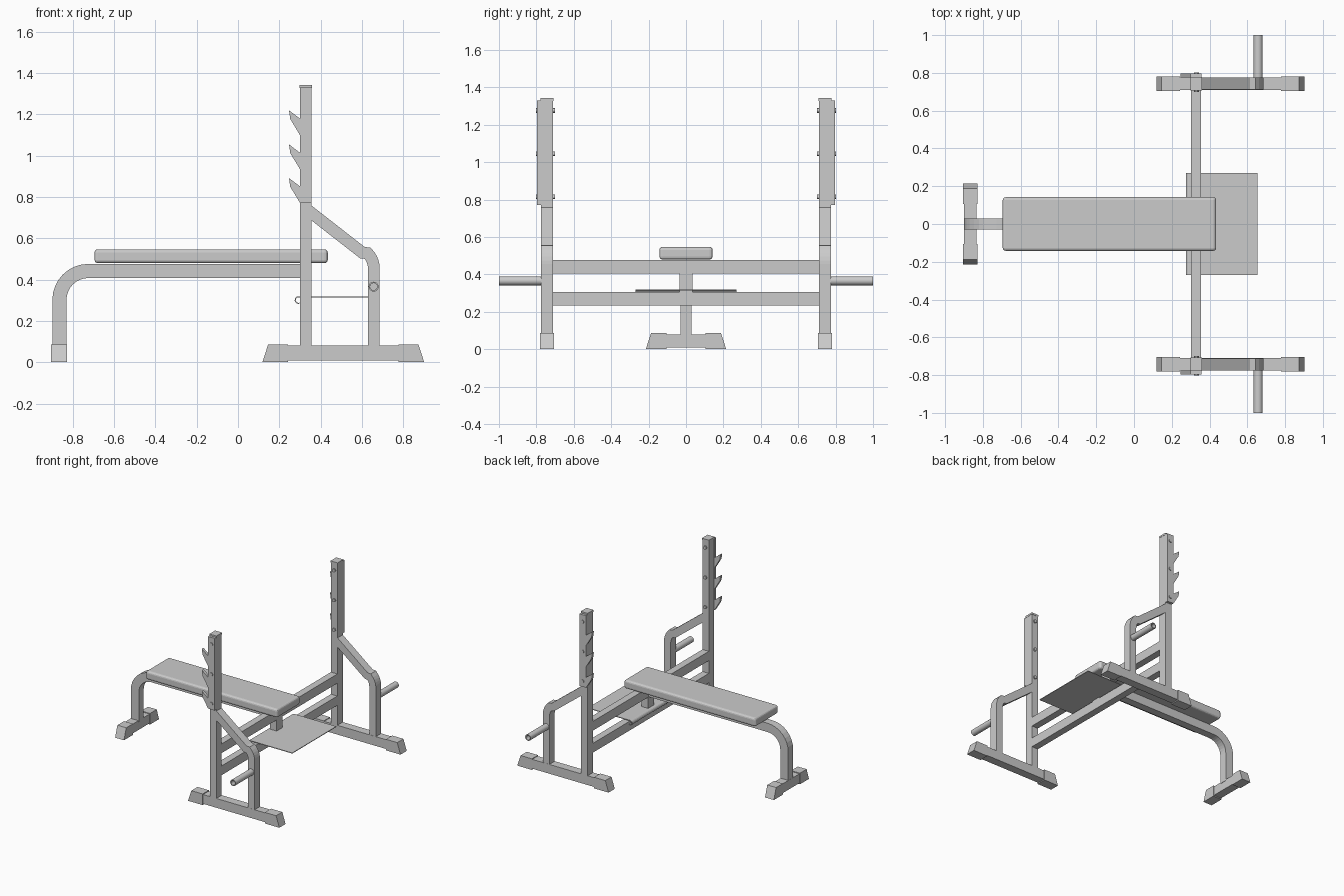
import bpy, bmesh, math
from mathutils import Vector, Matrix

if "Cube" in bpy.data.objects:
    bpy.data.objects.remove(bpy.data.objects["Cube"])


def finish(name, bm, rot=0.0, bevel=0.0, segments=1):
    if rot:
        bmesh.ops.rotate(bm, verts=bm.verts, matrix=Matrix.Rotation(rot, 3, 'Z'))
    bmesh.ops.recalc_face_normals(bm, faces=bm.faces)
    mesh = bpy.data.meshes.new(name)
    bm.to_mesh(mesh)
    bm.free()
    ob = bpy.data.objects.new(name, mesh)
    bpy.context.collection.objects.link(ob)
    if bevel:
        m = ob.modifiers.new("bevel", 'BEVEL')
        m.width, m.segments = bevel, segments
    return ob


def prism(name, pts, y0, y1, **kw):
    """Profile in x/z, extruded from y0 to y1."""
    bm = bmesh.new()
    a = [bm.verts.new((x, y0, z)) for x, z in pts]
    b = [bm.verts.new((x, y1, z)) for x, z in pts]
    bm.faces.new(a)
    bm.faces.new(b[::-1])
    for i in range(len(pts)):
        j = (i + 1) % len(pts)
        bm.faces.new((a[i], b[i], b[j], a[j]))
    return finish(name, bm, **kw)


def box(name, x0, x1, y0, y1, z0, z1, **kw):
    return prism(name, [(x0, z0), (x1, z0), (x1, z1), (x0, z1)], y0, y1, **kw)


def strip(path, half):
    """Outline of constant width around an x/z path."""
    P = [Vector(p) for p in path]
    left, right = [], []
    for i, p in enumerate(P):
        d0 = (P[i] - P[i - 1]).normalized() if i else (P[1] - P[0]).normalized()
        d1 = (P[i + 1] - P[i]).normalized() if i < len(P) - 1 else d0
        n = Vector((-(d0 + d1).y, (d0 + d1).x)).normalized()
        n *= half / max(0.3, n.dot(Vector((-d0.y, d0.x))))
        left.append(tuple(p + n))
        right.append(tuple(p - n))
    return left + right[::-1]


def arc(cx, cz, r, a0, a1, n):
    return [(cx + r * math.cos(math.radians(a0 + (a1 - a0) * i / n)),
             cz + r * math.sin(math.radians(a0 + (a1 - a0) * i / n))) for i in range(n + 1)]


def rod(name, x, z, r, y0, y1, sides=16, inner=0.0):
    """Round bar along y, optionally hollow."""
    bm = bmesh.new()
    rings = []
    for rad, y in [(r, y0), (r, y1)] + ([(inner, y1), (inner, y0)] if inner else []):
        rings.append([bm.verts.new((px, y, pz)) for px, pz in arc(x, z, rad, 0, 360, sides)[:-1]])
    loops = len(rings) if inner else 1
    for k in range(loops):
        a, b = rings[k], rings[(k + 1) % len(rings)]
        for i in range(sides):
            j = (i + 1) % sides
            bm.faces.new((a[i], a[j], b[j], b[i]))
    if not inner:
        bm.faces.new(rings[0])
        bm.faces.new(rings[1])
    for f in bm.faces:
        f.smooth = len(f.verts) == 4 and abs(f.normal.y) < 0.5
    ob = finish(name, bm)
    bpy.context.view_layer.objects.active = ob
    ob.select_set(True)
    bpy.ops.object.shade_smooth_by_angle()
    ob.select_set(False)
    return ob


def foot(name, c, half, cap, y, width, rot=0.0):
    """Floor tube with two tapered end caps, along x (before rotation)."""
    inner = half - cap
    box(name + "_tube", c - inner - 0.02, c + inner + 0.02, y - width, y + width, 0.008, 0.08, rot=rot)
    for s in (-1, 1):
        prism(name + "_cap", [(c + s * inner, 0), (c + s * half, 0),
                              (c + s * (half - 0.028), 0.086), (c + s * inner, 0.086)],
              y - width - 0.005, y + width + 0.005, rot=rot)


# Bench pad
box("bench_pad", -0.695, 0.435, -0.142, 0.142, 0.48, 0.547, bevel=0.016, segments=3)

# Bench spine bending down into the front leg
spine = [(0.31, 0.442)] + arc(-0.725, 0.302, 0.14, 90, 180, 8) + [(-0.865, 0.07)]
prism("bench_spine", strip(spine, 0.034), -0.03, 0.03)
foot("front_foot", 0, 0.215, 0.11, 0.867, 0.033, rot=math.pi / 2)

# Crossbars and centre post
for n, z0, z1 in (("upper", 0.406, 0.478), ("lower", 0.235, 0.307)):
    box(n + "_crossbar", 0.301, 0.356, -0.715, 0.715, z0, z1)
box("centre_post", 0.301, 0.356, -0.035, 0.035, 0.30, 0.41)

# Spotter plate with rolled front lip
lip = [(0.655, 0.317)] + arc(0.293, 0.301, 0.016, 90, 290, 8)
prism("spotter_plate", strip(lip, 0.0025), -0.27, 0.27)

# Hook plate outline: three upward teeth
hooks = [(0.357, 1.33), (0.30, 1.33)]
for z in (1.215, 1.05, 0.887):
    hooks += [(0.30, z - 0.035), (0.247, z + 0.005), (0.253, z - 0.037), (0.30, z - 0.115)]
hooks += [(0.357, 0.77)]

# Left and right racks
brace = [(0.33, 0.743)] + [(0.602, 0.531)] + arc(0.555, 0.455, 0.103, 45, 0, 5) + [(0.658, 0.07)]
for s, side in ((-1, "left"), (1, "right")):
    y = s * 0.743
    box(side + "_upright", 0.301, 0.357, y - 0.033, y + 0.033, 0.07, 1.335)
    box(side + "_upright_cap", 0.299, 0.359, y - 0.035, y + 0.035, 1.328, 1.342)
    prism(side + "_brace", strip(brace, 0.0285), y - 0.032, y + 0.032)
    foot(side + "_foot", 0.51, 0.392, 0.125, y, 0.033)
    a, b = sorted((s * 0.776, s * 0.797))
    prism(side + "_hook_plate", hooks, a, b)
    for z in (1.277, 1.045, 0.815):
        a, b = sorted((s * 0.70, s * 0.803))
        rod(side + "_bolt", 0.33, z, 0.013, a, b, 12)
    a, b = sorted((s * 0.77, s * 1.0))
    rod(side + "_plate_peg", 0.657, 0.366, 0.024, a, b, 20, inner=0.017)
